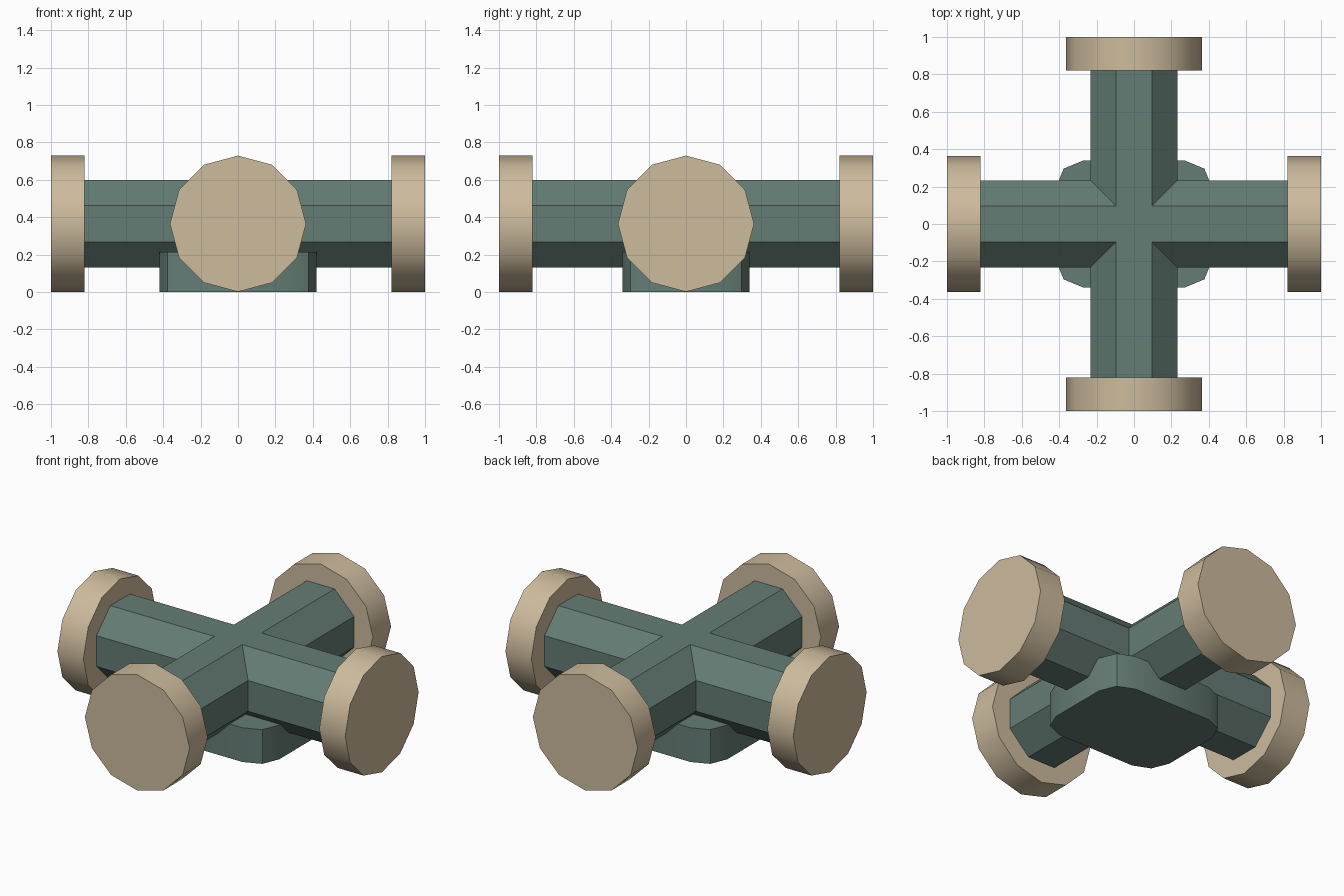
import bpy, bmesh, math
from mathutils import Matrix

if "Cube" in bpy.data.objects:
    bpy.data.objects.remove(bpy.data.objects["Cube"])

AXIS_Z = 0.365      # height of the pipe centre lines
PIPE_R = 0.2525     # octagon corner radius
FLANGE_R = 0.364
FLANGE_IN, FLANGE_OUT = 0.82, 1.0


def material(name, rgb):
    m = bpy.data.materials.new(name)
    m.diffuse_color = (*rgb, 1)
    m.use_nodes = True
    m.node_tree.nodes["Principled BSDF"].inputs["Base Color"].default_value = m.diffuse_color
    return m


teal = material("grey_green", (0.130, 0.202, 0.178))
tan = material("sand", (0.610, 0.497, 0.337))


def finish(bm, name, mat, smooth_angle=None):
    bmesh.ops.recalc_face_normals(bm, faces=bm.faces)
    mesh = bpy.data.meshes.new(name)
    bm.to_mesh(mesh)
    bm.free()
    mesh.materials.append(mat)
    ob = bpy.data.objects.new(name, mesh)
    bpy.context.collection.objects.link(ob)
    if smooth_angle:
        bpy.ops.object.select_all(action='DESELECT')
        ob.select_set(True)
        bpy.context.view_layer.objects.active = ob
        bpy.ops.object.shade_smooth_by_angle(angle=math.radians(smooth_angle))
    return ob


# Pipe cross: four octagonal arms, mitred where they meet
octagon = [(PIPE_R * math.cos(a), PIPE_R * math.sin(a))
           for a in (math.radians(22.5 + 45 * i) for i in range(8))]
flat = max(z for _, z in octagon)
profile = octagon[:2] + [(0, flat)] + octagon[2:6] + [(0, -flat)] + octagon[6:]

bm = bmesh.new()
for k in range(4):
    turn = Matrix.Rotation(k * math.pi / 2, 3, 'Z')
    inner = [bm.verts.new((abs(y), y, z + AXIS_Z)) for y, z in profile]
    outer = [bm.verts.new((FLANGE_IN, y, z + AXIS_Z)) for y, z in profile]
    for i in range(len(profile)):
        j = (i + 1) % len(profile)
        bm.faces.new((inner[i], inner[j], outer[j], outer[i]))
    bm.faces.new(outer)
    bmesh.ops.rotate(bm, verts=inner + outer, cent=(0, 0, 0), matrix=turn)
bmesh.ops.remove_doubles(bm, verts=bm.verts, dist=1e-4)
finish(bm, "pipe_cross", teal)

# End flanges: twelve-sided discs with a corner at the top
for k, side in enumerate(("right", "back", "left", "front")):
    bm = bmesh.new()
    place = (Matrix.Rotation(k * math.pi / 2, 4, 'Z')
             @ Matrix.Translation(((FLANGE_IN + FLANGE_OUT) / 2, 0, AXIS_Z))
             @ Matrix.Rotation(math.pi / 2, 4, 'Y'))
    bmesh.ops.create_cone(bm, cap_ends=True, segments=12, radius1=FLANGE_R,
                          radius2=FLANGE_R, depth=FLANGE_OUT - FLANGE_IN,
                          matrix=place)
    finish(bm, "flange_" + side, tan, 35)

# Base block: rectangle with rounded corners
CORNER_R, HALF_X, HALF_Y, BASE_H = 0.15, 0.42, 0.34, 0.215
bm = bmesh.new()
ring = []
for q, (sx, sy) in enumerate(((1, 1), (-1, 1), (-1, -1), (1, -1))):
    for s in range(3):
        a = math.radians(90 * q + 45 * s)
        ring.append(bm.verts.new((sx * (HALF_X - CORNER_R) + CORNER_R * math.cos(a),
                                  sy * (HALF_Y - CORNER_R) + CORNER_R * math.sin(a), 0)))
bottom = bm.faces.new(ring)
top = bmesh.ops.extrude_face_region(bm, geom=[bottom], use_keep_orig=True)
bmesh.ops.translate(bm, vec=(0, 0, BASE_H),
                    verts=[g for g in top["geom"] if isinstance(g, bmesh.types.BMVert)])
finish(bm, "base_block", teal, 35)
